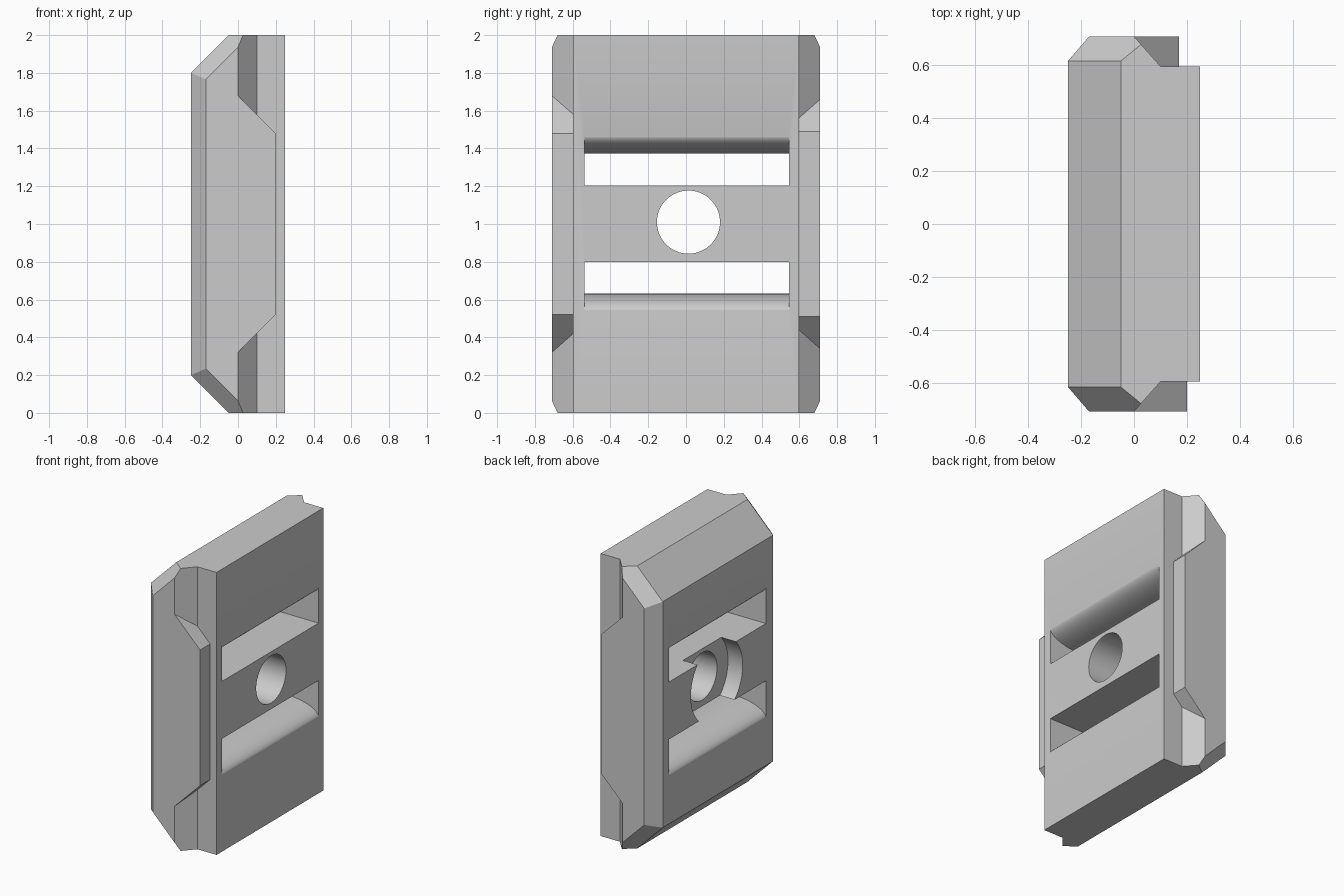
import bpy, bmesh, math
from mathutils import Vector

cube = bpy.data.objects.get("Cube")
if cube:
    bpy.data.objects.remove(cube)

grey = bpy.data.materials.new("plain grey")
grey.use_nodes = True
grey.diffuse_color = (0.6, 0.6, 0.6, 1)
grey.node_tree.nodes["Principled BSDF"].inputs["Base Color"].default_value = (0.6, 0.6, 0.6, 1)


def prism(name, points, vector, cuts=()):
    """Extrude a closed outline along a vector, then trim it with planes."""
    bm = bmesh.new()
    face = bm.faces.new([bm.verts.new(p) for p in points])
    moved = bmesh.ops.extrude_face_region(bm, geom=[face])["geom"]
    bmesh.ops.translate(bm, vec=vector, verts=[v for v in moved if isinstance(v, bmesh.types.BMVert)])
    if face.is_valid and len(face.edges[0].link_faces) > 2:
        bm.faces.remove(face)
    for co, no in cuts:
        res = bmesh.ops.bisect_plane(bm, geom=bm.verts[:] + bm.edges[:] + bm.faces[:],
                                     plane_co=co, plane_no=no, clear_outer=True)
        edges = [e for e in res["geom_cut"] if isinstance(e, bmesh.types.BMEdge)]
        bmesh.ops.edgeloop_fill(bm, edges=edges)
    bmesh.ops.holes_fill(bm, edges=bm.edges[:])
    bmesh.ops.recalc_face_normals(bm, faces=bm.faces[:])
    mesh = bpy.data.meshes.new(name)
    bm.to_mesh(mesh)
    bm.free()
    mesh.materials.append(grey)
    obj = bpy.data.objects.new(name, mesh)
    bpy.context.collection.objects.link(obj)
    return obj


def combine(target, tool, operation):
    """Apply a boolean and discard the tool."""
    bpy.context.view_layer.objects.active = target
    mod = target.modifiers.new(operation, "BOOLEAN")
    mod.operation, mod.solver, mod.object = operation, "EXACT", tool
    bpy.ops.object.modifier_apply(modifier=mod.name)
    bpy.data.objects.remove(tool)


def disc(name, y, z, radius, x0, x1):
    ring = [(x0, y + radius * math.cos(a), z + radius * math.sin(a))
            for a in (math.tau * i / 64 for i in range(64))]
    return prism(name, ring, (x1 - x0, 0, 0))


# Plate with bevelled ends and corners
half = [(-0.25, 0.617), (-0.17, 0.71), (0, 0.71), (0.1, 0.597), (0.25, 0.597)]
outline = [(x, -y, 0) for x, y in half] + [(x, y, 0) for x, y in reversed(half)]
bevels = []
for end in (-1, 1):
    bevels.append((Vector((-0.25, 0, 1 + 0.8 * end)), Vector((-1, 0, end))))
    for side in (-1, 1):
        bevels.append((Vector((-0.25, 0.617 * side, 1 + 0.8 * end)),
                       Vector((-0.09, 0.11 * side, 0.09 * end))))
plate = prism("slotted_plate", outline, (0, 0, 2), bevels)

# Side flanges with sloping ends
for side, reach, base in ((-1, 0.2, 0.32), (1, 0.17, 0.34)):
    shape = [(-0.1, base), (0, base), (reach, base + reach)]
    shape += [(x, 2 - z) for x, z in reversed(shape)]
    flange = prism("flange", [(x, 0.57 * side, z) for x, z in shape], (0, 0.14 * side, 0))
    combine(plate, flange, "UNION")

# Two slots whose outer walls are rounded over
arc = [math.pi * i / 48 for i in range(49)]
for end in (-1, 1):
    shape = [(-0.3, 0.203), (0.3, 0.203), (0.3, 0.47)]
    shape += [(0.252 * math.cos(a), 0.47 - 0.1 * math.sin(a)) for a in arc]
    shape.append((-0.3, 0.47))
    slot = prism("slot_cutter", [(x, -0.537, 1.002 + end * z) for x, z in shape], (0, 1.082, 0))
    combine(plate, slot, "DIFFERENCE")

# Centre hole with a shallow counterbore on the back face
combine(plate, disc("hole_cutter", 0.013, 1.01, 0.167, -0.4, 0.4), "DIFFERENCE")
combine(plate, disc("counterbore_cutter", 0.013, 1.01, 0.29, -0.4, -0.135), "DIFFERENCE")

# Merge coplanar faces and smooth only the curved walls
bm = bmesh.new()
bm.from_mesh(plate.data)
bmesh.ops.remove_doubles(bm, verts=bm.verts[:], dist=0.0001)
bmesh.ops.dissolve_limit(bm, angle_limit=math.radians(0.2), verts=bm.verts[:], edges=bm.edges[:])
bm.to_mesh(plate.data)
bm.free()
bpy.ops.object.select_all(action="DESELECT")
plate.select_set(True)
bpy.context.view_layer.objects.active = plate
bpy.ops.object.shade_smooth_by_angle(angle=math.radians(16))
